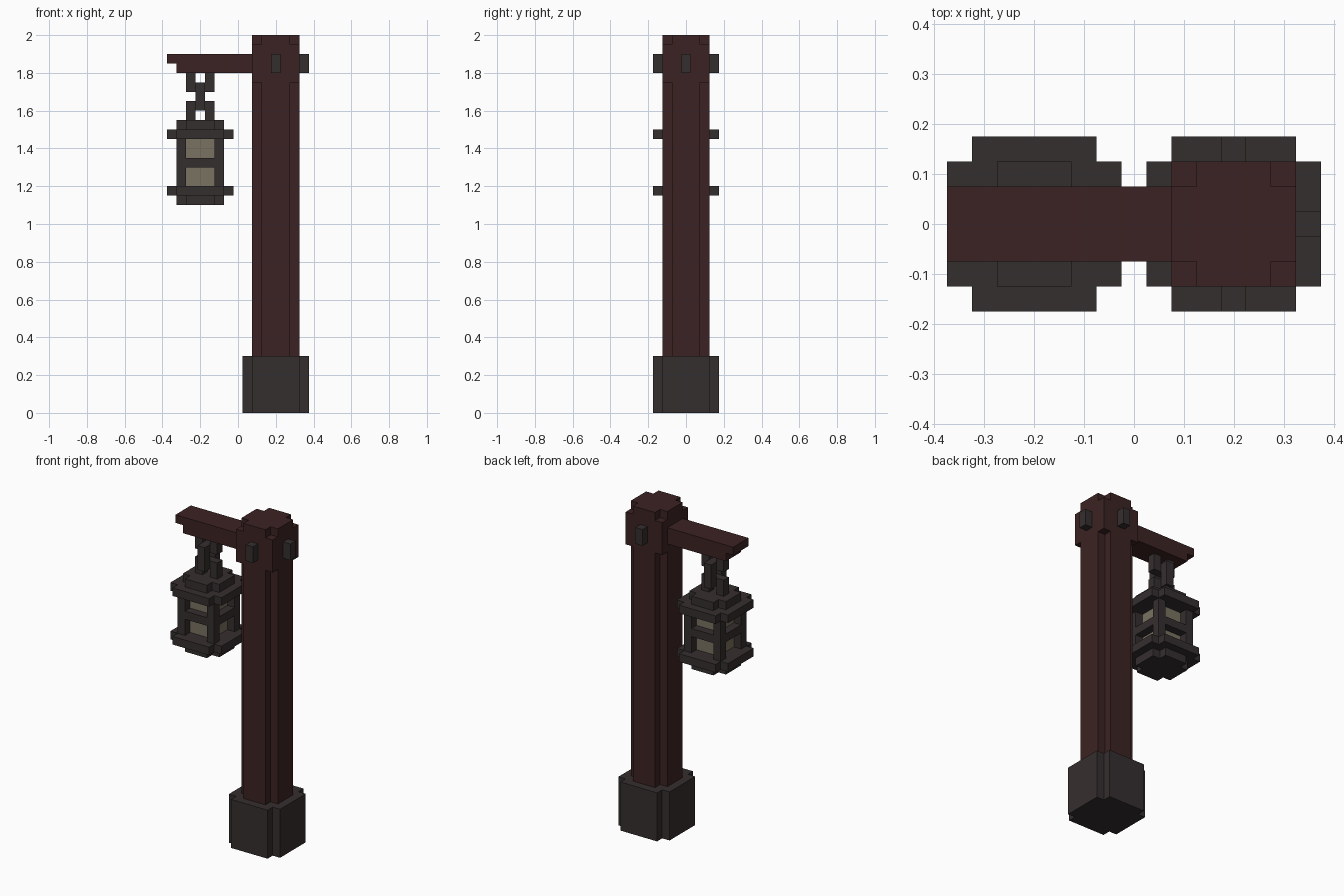
import bpy
import bmesh

cube = bpy.data.objects.get("Cube")
if cube:
    bpy.data.objects.remove(cube, do_unlink=True)

U = 0.05            # block unit that every part is made of
POST_X = 0.2
LAMP_X = -0.2


def material(name, rgb):
    m = bpy.data.materials.new(name)
    m.use_nodes = True
    m.diffuse_color = (*rgb, 1)
    bsdf = m.node_tree.nodes["Principled BSDF"]
    bsdf.inputs["Base Color"].default_value = (*rgb, 1)
    bsdf.inputs["Roughness"].default_value = 0.9
    return m


WOOD = material("dark_red_wood", (0.046, 0.0165, 0.0168))
STONE = material("dark_grey_iron", (0.036, 0.0275, 0.028))
GLASS = material("dim_lamp_glass", (0.195, 0.17, 0.12))


def prism(name, outline, z0, z1, mat, x=0, y=0):
    """Extrude a flat outline from z0 up to z1."""
    bm = bmesh.new()
    face = bm.faces.new([bm.verts.new((x + px, y + py, z0)) for px, py in outline])
    top = bmesh.ops.extrude_face_region(bm, geom=[face])["geom"]
    bmesh.ops.translate(bm, vec=(0, 0, z1 - z0),
                        verts=[v for v in top if isinstance(v, bmesh.types.BMVert)])
    bmesh.ops.recalc_face_normals(bm, faces=bm.faces)
    mesh = bpy.data.meshes.new(name)
    bm.to_mesh(mesh)
    bm.free()
    mesh.materials.append(mat)
    obj = bpy.data.objects.new(name, mesh)
    bpy.context.collection.objects.link(obj)
    return obj


def box(name, x, y, w, d, z0, z1, mat):
    a, b = w / 2, d / 2
    return prism(name, [(-a, -b), (a, -b), (a, b), (-a, b)], z0, z1, mat, x, y)


def notched(name, x, width, z0, z1, mat):
    """Square column with one block cut out of each corner."""
    a = width / 2
    b = a - U
    quarter = [(a, b), (b, b), (b, a)]
    outline = []
    for _ in range(4):
        outline += quarter
        quarter = [(-py, px) for px, py in quarter]
    return prism(name, outline, z0, z1, mat, x)


# Post
notched("base", POST_X, 7 * U, 0, 0.3, STONE)
notched("post", POST_X, 5 * U, 0.3, 1.75, WOOD)
box("post_head", POST_X, 0, 5 * U, 5 * U, 1.75, 1.95, WOOD)
notched("post_top", POST_X, 5 * U, 1.95, 2.0, WOOD)

# Pegs on the three free sides of the head
for name, dx, dy in (("front", 0, -3), ("back", 0, 3), ("left", 3, 0)):
    box("peg_" + name, POST_X + dx * U, dy * U, U, U, 1.8, 1.9, STONE)

# Arm with a stepped tip
box("arm", -0.125, 0, 8 * U, 3 * U, 1.8, 1.9, WOOD)
box("arm_tip", -0.35, 0, U, 3 * U, 1.85, 1.9, WOOD)

# Chain: two half links across x, joined by a link across y
for s in (-1, 1):
    box("upper_link_side", LAMP_X + s * U, 0, U, U, 1.7, 1.8, STONE)
    box("lower_link_side", LAMP_X + s * U, 0, U, U, 1.55, 1.65, STONE)
    box("middle_link_side", LAMP_X, s * U, U, U, 1.6, 1.75, STONE)
box("upper_link_bar", LAMP_X, 0, U, U, 1.7, 1.75, STONE)
box("lower_link_bar", LAMP_X, 0, U, U, 1.6, 1.65, STONE)

# Lantern
notched("lantern_cap", LAMP_X, 5 * U, 1.5, 1.55, STONE)
notched("lantern_upper_rim", LAMP_X, 7 * U, 1.45, 1.5, STONE)
notched("lantern_lower_rim", LAMP_X, 7 * U, 1.15, 1.2, STONE)
notched("lantern_foot", LAMP_X, 5 * U, 1.1, 1.15, STONE)
box("lantern_glass", LAMP_X, 0, 3 * U, 3 * U, 1.2, 1.45, GLASS)
for s in (-1, 1):
    for t in (-1, 1):
        box("lantern_corner", LAMP_X + s * 2 * U, t * 2 * U, U, U, 1.2, 1.45, STONE)
    box("lantern_crossbar", LAMP_X, s * 2 * U, 3 * U, U, 1.3, 1.35, STONE)
    box("lantern_side_crossbar", LAMP_X + s * 2 * U, 0, U, 3 * U, 1.3, 1.35, STONE)
